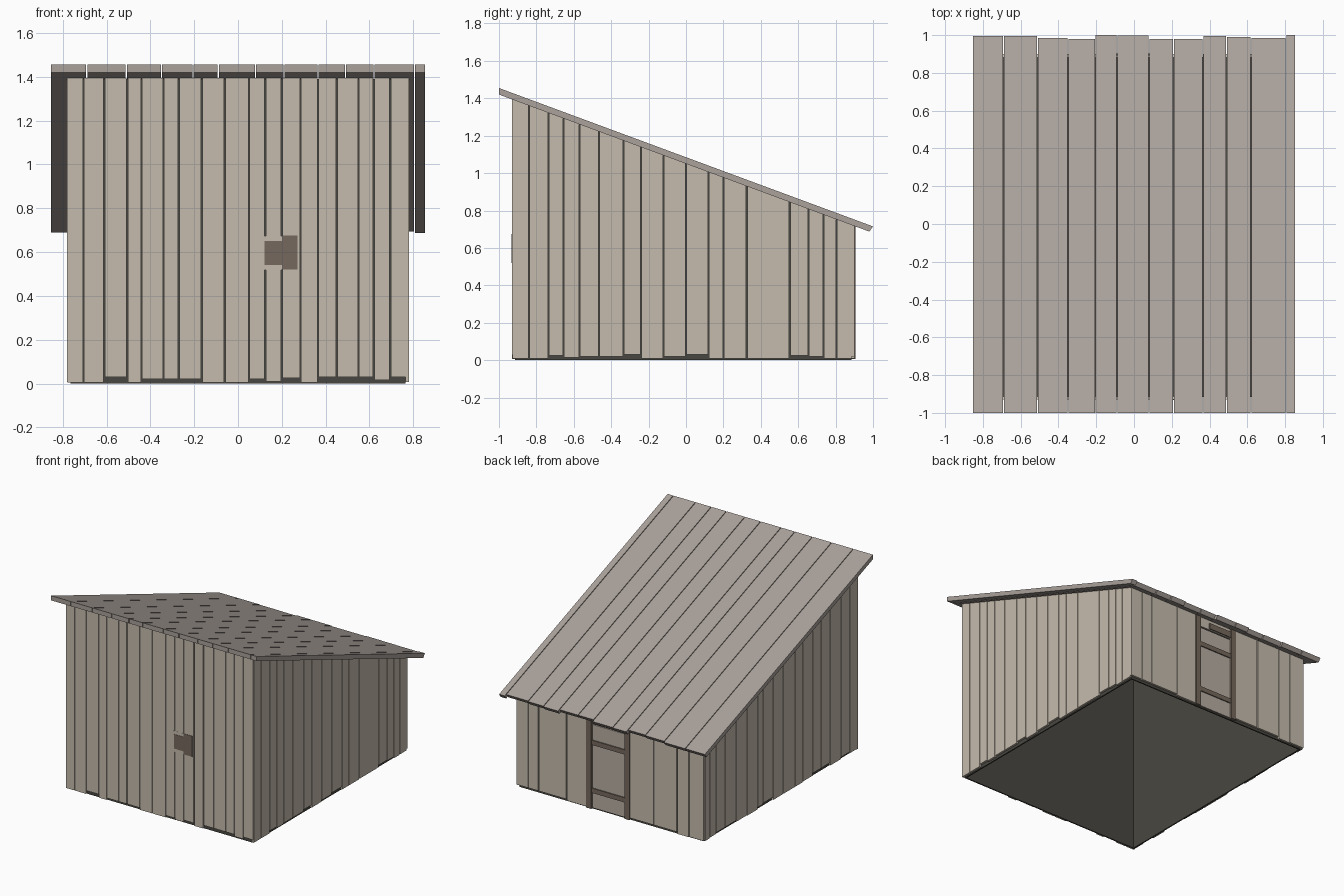
import bpy
import bmesh
import random

random.seed(4)
if "Cube" in bpy.data.objects:
    bpy.data.objects.remove(bpy.data.objects["Cube"], do_unlink=True)

SLOPE = 0.37
ROOF_THICK = 0.035
HALF_X = 0.78
FRONT, BACK = -0.93, 0.9
BOARD = 0.015
GAP = 0.006


def material(name, rgb):
    mat = bpy.data.materials.new(name)
    mat.use_nodes = True
    colour = (*rgb, 1)
    mat.diffuse_color = colour
    shader = mat.node_tree.nodes["Principled BSDF"]
    shader.inputs["Base Color"].default_value = colour
    shader.inputs["Roughness"].default_value = 0.9
    return mat


pale_wood = material("pale wood", (0.56, 0.5, 0.42))
roof_wood = material("grey roof wood", (0.4, 0.355, 0.325))
door_wood = material("door wood", (0.48, 0.42, 0.36))
brown_wood = material("brown trim wood", (0.18, 0.14, 0.11))
dark_lining = material("dark lining", (0.065, 0.062, 0.052))


def under_roof(y):
    """Height of the roof underside at y."""
    return 1.42 - SLOPE * (y + 1)


def roof_top(y):
    return under_roof(y) + ROOF_THICK


def flat(z):
    return lambda y: z


def add_block(bm, x, y, low, high, undercut=0):
    """Six-sided block whose bottom and top heights depend on y."""
    x0, x1 = x
    y0, y1 = y
    bottom = [(x0, y0), (x1, y0), (x1, y1 - undercut), (x0, y1 - undercut)]
    top = [(x0, y0), (x1, y0), (x1, y1), (x0, y1)]
    b = [bm.verts.new((px, py, low(py))) for px, py in bottom]
    t = [bm.verts.new((px, py, high(py))) for px, py in top]
    bm.faces.new(b[::-1])
    bm.faces.new(t)
    for i in range(4):
        j = (i + 1) % 4
        bm.faces.new((b[i], b[j], t[j], t[i]))


def make_object(name, mat, blocks):
    bm = bmesh.new()
    for block in blocks:
        add_block(bm, *block)
    mesh = bpy.data.meshes.new(name)
    bm.to_mesh(mesh)
    bm.free()
    mesh.materials.append(mat)
    obj = bpy.data.objects.new(name, mesh)
    bpy.context.collection.objects.link(obj)
    return obj


def spans(edges, gap=GAP):
    """Neighbouring board extents with a narrow gap between them."""
    return [(a + gap / 2, b - gap / 2) for a, b in zip(edges, edges[1:])]


def ragged(count):
    return [random.choice((0.006, 0.01, 0.02, 0.028)) for _ in range(count)]


def wall_across(name, edges, feet, y):
    make_object(name, pale_wood,
                [(s, y, flat(f), under_roof) for s, f in zip(spans(edges), feet)])


def wall_along(name, edges, feet, x):
    make_object(name, pale_wood,
                [(x, s, flat(f), under_roof) for s, f in zip(spans(edges), feet)])


# Front wall boards
front_edges = [-0.78, -0.705, -0.61, -0.505, -0.44, -0.34, -0.27, -0.165, -0.06, 0.05,
               0.125, 0.2, 0.285, 0.365, 0.45, 0.55, 0.62, 0.695, 0.78]
front_feet = [.005, .005, .03, .005, .02, .02, .02, .005, .005,
              .02, .01, .025, .005, .03, .03, .03, .015, .03]
wall_across("front_wall_boards", front_edges, front_feet, (FRONT, FRONT + BOARD))

# Side wall boards
right_edges = [FRONT, -0.84, -0.735, -0.655, -0.57, -0.465, -0.335, -0.24, -0.12, 0,
               0.12, 0.2, 0.325, 0.555, 0.655, 0.735, 0.805, 0.888]
right_feet = [.008, .008, .025, .015, .02, .02, .03, .01, .02,
              .03, .008, .008, .01, .025, .02, .008, .01]
wall_along("positive_x_wall_boards", right_edges, right_feet, (HALF_X - BOARD, HALF_X))
left_edges = [FRONT, -0.83, -0.725, -0.6, -0.49, -0.39, -0.27, -0.18, -0.04, 0.08,
              0.2, 0.26, 0.39, 0.515, 0.65, 0.755, 0.83, 0.888]
wall_along("negative_x_wall_boards", left_edges, ragged(len(left_edges)),
           (-HALF_X, BOARD - HALF_X))

# Back wall boards on both sides of the doorway
back_y = (BACK - BOARD, BACK)
for name, edges in (("back_wall_boards_negative_x", [-0.78, -0.655, -0.555, -0.363, -0.163]),
                    ("back_wall_boards_positive_x", [0.197, 0.363, 0.596, 0.68, 0.78])):
    wall_across(name, edges, ragged(len(edges)), back_y)

# Dark lining behind the boards, open at the bottom
side = HALF_X - BOARD
lining_y = (FRONT + BOARD, BACK - BOARD)
skin = 0.01
make_object("inner_lining", dark_lining, [
    ((-side, side), (lining_y[0], lining_y[0] + skin), flat(0), under_roof),
    ((-side, side), (lining_y[1] - skin, lining_y[1]), flat(0), under_roof),
    ((-side, skin - side), lining_y, flat(0), under_roof),
    ((side - skin, side), lining_y, flat(0), under_roof),
    ((-side, side), lining_y, lambda y: under_roof(y) - skin, under_roof),
])

# Roof boards with uneven lower ends
roof_edges = [-0.855, -0.69, -0.51, -0.35, -0.205, -0.09, 0.08,
              0.21, 0.365, 0.49, 0.62, 0.805, 0.855]
roof_ends = [.995, .995, .985, .98, 1, .997, .98, .98, .995, .99, .985, 1]
make_object("roof_boards", roof_wood,
            [(s, (-1, end), under_roof, roof_top, 0.02)
             for s, end in zip(spans(roof_edges, 0.005), roof_ends)])

# Door, with the fill above it, posts and battens
door_x = (-0.12, 0.152)
make_object("door_panel", door_wood,
            [(door_x, (BACK - BOARD, BACK - 0.006), flat(0.01), flat(0.635))])
make_object("board_above_door", pale_wood,
            [(door_x, (BACK - BOARD, BACK - 0.006), flat(0.645), under_roof)])
post_y = (BACK - BOARD, BACK + 0.006)
make_object("door_posts", brown_wood,
            [((-0.163, -0.122), post_y, flat(0.005), under_roof),
             ((0.154, 0.195), post_y, flat(0.005), under_roof)])
batten_y = (BACK - 0.008, BACK + 0.002)
make_object("door_battens", brown_wood,
            [(door_x, batten_y, flat(z), flat(z + 0.035)) for z in (0.125, 0.485)])
make_object("door_header_plate", brown_wood,
            [((-0.12, 0.07), batten_y, flat(0.65), flat(0.695))])

# Repair patches on the front wall
patch_y = (FRONT - 0.003, FRONT + 0.005)
make_object("front_patches", brown_wood,
            [((0.122, 0.2), patch_y, flat(0.542), flat(0.65)),
             ((0.2, 0.272), patch_y, flat(0.52), flat(0.675))])
make_object("front_patch_backing", pale_wood,
            [((0.118, 0.2), (FRONT - 0.001, FRONT + 0.005), flat(z), flat(z + 0.025))
             for z in (0.518, 0.649)])
